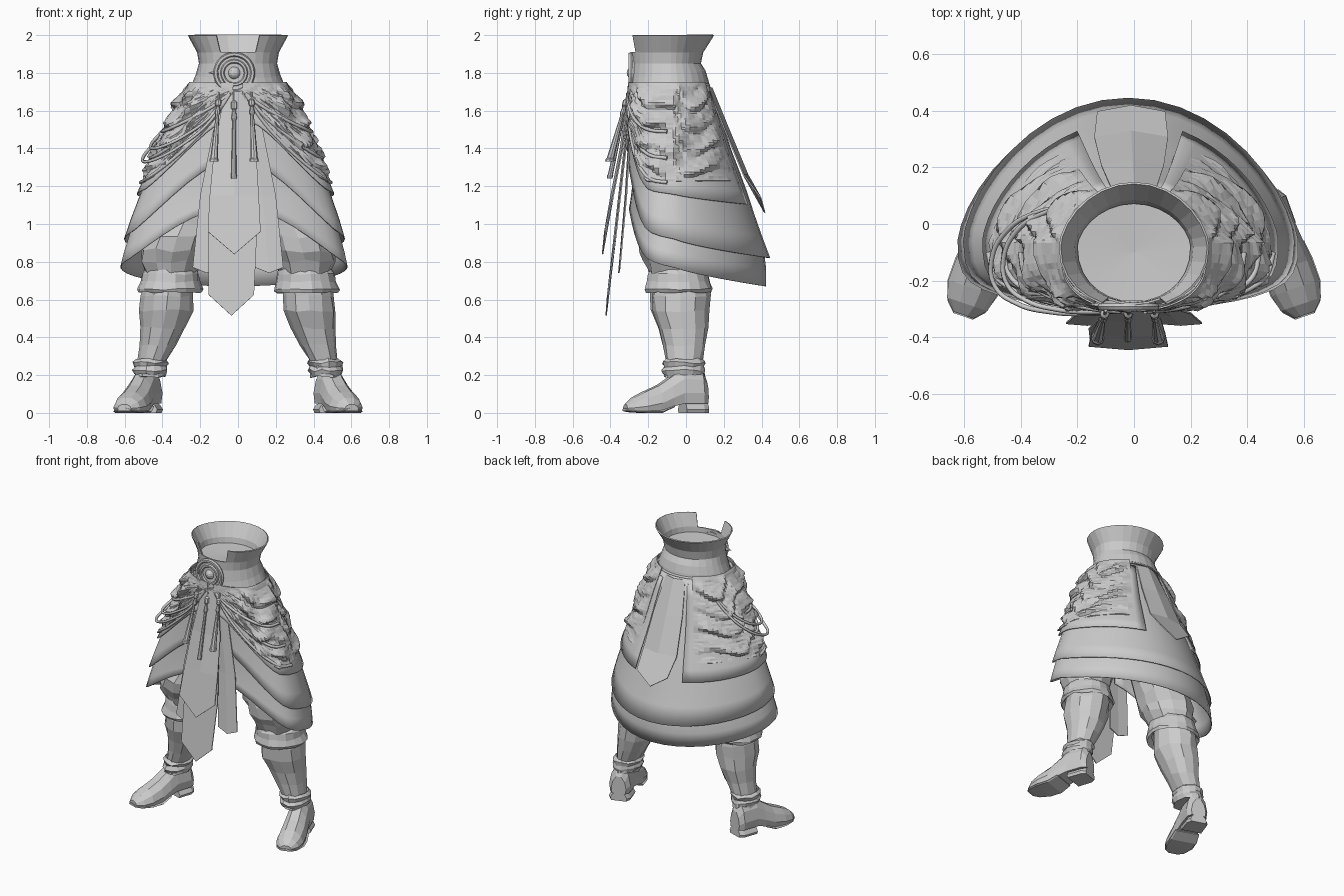
import bpy, random
from math import sin, cos, pi, radians
from mathutils import Vector

if "Cube" in bpy.data.objects:
    bpy.data.objects.remove(bpy.data.objects["Cube"])

random.seed(4)


def grid(name, rows, closed=False, caps=False, thick=0, drop=None, smooth=False):
    """Mesh from rows of points; optional wrap, end caps, thickness."""
    n = len(rows[0])
    verts = [p for r in rows for p in r]
    faces = []
    for i in range(len(rows) - 1):
        for j in range(n if closed else n - 1):
            k = (j + 1) % n
            f = (i * n + j, i * n + k, (i + 1) * n + k, (i + 1) * n + j)
            if not (drop and drop(i, [verts[v] for v in f])):
                faces.append(f)
    if caps:
        faces.append(tuple(range(n))[::-1])
        faces.append(tuple(range(len(verts) - n, len(verts))))
    me = bpy.data.meshes.new(name)
    me.from_pydata(verts, [], faces)
    if smooth:
        me.shade_smooth()
        me.set_sharp_from_angle(angle=radians(35))
    ob = bpy.data.objects.new(name, me)
    bpy.context.collection.objects.link(ob)
    if thick:
        m = ob.modifiers.new("thickness", 'SOLIDIFY')
        m.thickness, m.offset = thick, 0
    return ob


def tube(name, pts, radius, closed=False):
    cu = bpy.data.curves.new(name, 'CURVE')
    cu.dimensions, cu.bevel_depth, cu.bevel_resolution, cu.resolution_u = '3D', radius, 1, 6
    sp = cu.splines.new('BEZIER')
    sp.bezier_points.add(len(pts) - 1)
    for b, p in zip(sp.bezier_points, pts):
        b.co, b.handle_left_type, b.handle_right_type = p, 'AUTO', 'AUTO'
    sp.use_cyclic_u, cu.use_fill_caps = closed, True
    ob = bpy.data.objects.new(name, cu)
    bpy.context.collection.objects.link(ob)
    return ob


def interp(table, z):
    for a, b in zip(table, table[1:]):
        if z >= b[0]:
            t = min(1, (a[0] - z) / (a[0] - b[0]))
            return [u + (v - u) * t for u, v in zip(a, b)][1:]
    return table[-1][1:]


def step(t):
    t = max(0, min(1, t))
    return t * t * (3 - 2 * t)


# Skirt envelope: height, half width, front y, back y
ENV = [(1.75, .235, -.285, .11), (1.6, .315, -.285, .16), (1.4, .395, -.285, .225),
       (1.2, .475, -.285, .30), (1.0, .54, -.295, .36), (.82, .585, -.305, .42), (.66, .60, -.31, .41)]


def skirt_pt(a, z, off=0):
    """Point on the envelope; angle 0 is the back, pi the front."""
    rx, yf, yb = interp(ENV, z)
    c, yc = cos(a), -.07
    y = yc + (yb + off - yc) * c ** 1.35 if c > 0 else yc - (yc - yf + off) * (-c) ** .6
    return ((rx + off) * sin(a) - .022 * (1.75 - z), y, z)


def layer(name, ztop, zback, zfront, rise, a0, a1, off, nz=8, na=40, fold=None):
    rows = []
    for i in range(nz + 1):
        row = []
        for j in range(na + 1):
            a = a0 + (a1 - a0) * j / na
            hem = zback + (zfront - zback) * (1 - cos(a)) / 2 + rise * step((abs(a) - 1.85) / 1.2)
            z = ztop + (hem - ztop) * i / nz
            o = off + (fold(a, z) if fold else .015 * (i / nz) ** 3)
            row.append(skirt_pt(a, z, o))
        rows.append(row)
    return grid(name, rows, thick=.006, smooth=not fold)


# Layered skirt, open at the front
layer("skirt_bottom_layer", 1.4, .67, .88, .2, -3.0, 3.0, -.005)
layer("skirt_middle_layer", 1.73, .82, 1.03, .3, -3.05, 3.05, .008)


def folds(a, z):
    """Soft sagging folds of varying depth, with a steep lower side."""
    a = abs(a)
    p = z * 8 + .9 * sin(a * 1.6 + .3) + .3 * sin(a * 6 + z * 5)
    w = .5 + .5 * sin(2 * pi * p + .7 * sin(2 * pi * p))
    depth = .026 + .014 * sin(a * 9 + z * 23)
    edge = step((a - .45) / .25) * (1 - .75 * step((a - 2.3) / .6)) * step((1.76 - z) / .08)
    return edge * (depth * w + random.uniform(-.004, .004))


for s, side in ((1, "right"), (-1, "left")):
    layer("skirt_upper_layer_" + side, 1.7, 1.1, 1.22, .33, s * .35, s * 3.06, .017, na=24)
    layer("hip_drape_" + side, 1.75, 1.23, 1.22, .44, s * .48, s * 3.05, .02, nz=44, na=34, fold=folds)
    # Rolled swags running from the front of the waist to the hip
    for k, drop in enumerate((.2, .34, .47)):
        pts = []
        for t in range(7):
            u = t / 6
            pts.append(skirt_pt(s * (3.0 - 1.4 * u), 1.69 - drop * sin(u * pi / 2) ** .9, .025 + .012 * u))
        tube(f"swag_roll_{side}_{k}", pts, .010)

# Looped cords on one hip
for k, (low, out) in enumerate(((1.40, .05), (1.33, .065))):
    pts = [skirt_pt(-(3.0 - 2.2 * t / 8), 1.70 - (1.70 - low) * sin(pi * t / 8) ** .8,
                    .02 + out * sin(pi * t / 8)) for t in range(9)]
    tube(f"hip_cord_{k}", pts, .009)

# Corset with a notch at the front top
CORSET = [(2.0, .262, -.30, .145), (1.91, .213, -.282, .088), (1.85, .203, -.28, .075),
          (1.79, .22, -.288, .10), (1.74, .24, -.295, .115), (1.715, .243, -.297, .12)]


def corset_ring(z, rx, yf, yb, n=28):
    ring = []
    for j in range(n):
        a = 2 * pi * j / n
        c = cos(a)
        y = -.08 + ((yb + .08) * c ** 1.2 if c > 0 else (yf + .08) * (-c) ** .9)
        ring.append((rx * sin(a), y, z + (.02 * c if z < 1.8 else 0)))
    return ring


rings = [corset_ring(*r) for r in CORSET]
grid("corset", rings, closed=True, thick=.008,
     drop=lambda i, f: i == 0 and all(p[1] < -.1 and abs(p[0]) < .14 for p in f))
tube("belt_rim", [(p[0] * 1.02, p[1] - .002, p[2]) for p in rings[-1][::2]], .010, closed=True)
floor = corset_ring(1.875, .2, -.275, .072)
grid("waist_floor", [floor, [(0, -.1, 1.865)] * len(floor)], closed=True)

# Round buckle
BX, BZ = -.02, 1.80
for nm, R, r in (("outer", .098, .013), ("inner", .062, .011)):
    bpy.ops.mesh.primitive_torus_add(major_radius=R, minor_radius=r, major_segments=28, minor_segments=6,
                                     location=(BX, -.292, BZ), rotation=(pi / 2, 0, 0))
    bpy.context.object.name = "buckle_ring_" + nm
bpy.ops.mesh.primitive_cylinder_add(vertices=28, radius=.096, depth=.02, location=(BX, -.28, BZ), rotation=(pi / 2, 0, 0))
bpy.context.object.name = "buckle_plate"
bpy.ops.mesh.primitive_uv_sphere_add(segments=12, ring_count=8, radius=.034, location=(BX, -.28, BZ))
bpy.context.object.name = "buckle_boss"
bpy.ops.mesh.primitive_cone_add(vertices=6, radius1=.02, depth=.06, location=(BX - .11, -.285, BZ), rotation=(0, -pi / 2, 0))
bpy.context.object.name = "buckle_pin"


# Hanging cloth panels: rows of (centre x, y, z, half width, tip lift)
def panel(name, rows, crease):
    g = [[(x + k * w, y + (crease if k == 0 else 0), z + (0 if k == 0 else tip)) for k in (-1, 0, 1)]
         for x, y, z, w, tip in rows]
    grid(name, g, thick=.007)


panel("front_panel_short", [(-.01, -.295, 1.70, .06, 0), (-.015, -.335, 1.4, .11, 0), (-.02, -.385, 1.15, .13, 0),
                            (-.02, -.43, .84, .14, .12)], -.012)
panel("front_panel_long", [(-.01, -.285, 1.68, .05, 0), (-.02, -.33, 1.3, .10, 0), (-.03, -.37, .95, .13, 0),
                           (-.035, -.415, .515, .12, .11)], -.008)
for s, side in ((1, "right"), (-1, "left")):
    panel("front_strip_" + side, [(s * .05, -.285, 1.65, .05, 0), (s * .13, -.315, 1.15, .07, 0),
                                  (s * .165, -.35, .74, .075, .03)], -.006)
panel("back_panel", [(0, .115, 1.72, .075, 0), (-.005, .205, 1.5, .11, 0), (-.01, .305, 1.26, .13, 0),
                     (-.01, .395, 1.06, .12, .08)], .022)


# Three tassels
def ring(c, r, n=8):
    return [(c.x + r * cos(2 * pi * j / n), c.y + r * sin(2 * pi * j / n), c.z) for j in range(n)]


for k, (x0, x1, z1) in enumerate(((-.10, -.128, 1.33), (-.02, -.022, 1.24), (.07, .086, 1.33))):
    a, b = Vector((x0, -.305, 1.70)), Vector((x1, -.405, z1))
    prof = [(0, .006), (.1, .006), (.12, .016), (.19, .016), (.21, .009), (.3, .015), (.34, .009),
            (.95, .02 if k != 1 else .014), (.96, .024 if k != 1 else .016), (1, .024 if k != 1 else .014)]
    grid(f"tassel_{k}", [ring(a.lerp(b, t), r) for t, r in prof], closed=True, caps=True)


# Legs
def limb(name, secs, s, jit=0, n=14, caps=True):
    rows = []
    for x, y, z, rx, ry in secs:
        row = []
        for j in range(n):
            a, q = 2 * pi * j / n, 1 + random.uniform(-jit, jit)
            row.append((s * (x + rx * q * cos(a)), y + ry * q * sin(a), z + random.uniform(-jit, jit) * .15))
        rows.append(row if s < 0 else row[::-1])
    return grid(name, rows, closed=True, caps=caps)


def foot_rows(secs, s):
    heel, toe = Vector((.458, .105, 0)), Vector((.605, -.33, 0))
    d = (toe - heel).normalized()
    p = Vector((-d.y, d.x, 0))
    rows = []
    for t, w, zb, zt in secs:
        row = []
        for u, v in ((-.9, 0), (-1, .3), (-.8, .7), (-.35, 1), (.35, 1), (.8, .7), (1, .3), (.9, 0)):
            q = heel + d * t + p * (u * w)
            row.append((s * q.x, q.y, zb + (zt - zb) * v))
        rows.append(row if s > 0 else row[::-1])
    return rows


for s, side in ((1, "right"), (-1, "left")):
    limb("trouser_" + side, [(.15, -.08, 1.38, .13, .14), (.22, -.08, 1.15, .17, .16), (.285, -.08, 1.0, .165, .155),
                             (.32, -.08, .93, .18, .175), (.345, -.075, .86, .182, .175), (.355, -.06, .80, .165, .16),
                             (.355, -.05, .73, .135, .14)], s, .09, 12)
    limb("knee_cuff_" + side, [(.355, -.045, .76, .14, .145), (.357, -.043, .735, .152, .158), (.36, -.04, .695, .158, .165),
                               (.362, -.04, .655, .176, .178), (.362, -.04, .638, .168, .17), (.365, -.04, .665, .135, .145)],
         s, .035, 18, False)
    limb("boot_shaft_" + side, [(.365, -.035, .70, .125, .145), (.372, -.03, .62, .138, .155), (.38, -.03, .54, .138, .15),
                                (.40, -.015, .45, .12, .132), (.425, -.01, .36, .098, .11), (.455, -.01, .27, .076, .098),
                                (.465, -.01, .19, .08, .108)], s, .05, 12)
    limb("ankle_ruff_" + side, [(.46, -.01, .285, .078, .095), (.46, -.01, .268, .096, .114), (.463, -.01, .245, .085, .104),
                                (.465, -.012, .225, .093, .115), (.466, -.012, .20, .082, .108)], s, .05, 14, False)
    grid("boot_foot_" + side, foot_rows([(0, .05, .05, .17), (.03, .072, .05, .23), (.14, .074, .05, .235),
                                         (.2, .08, .035, .19), (.27, .088, .012, .145), (.35, .09, .004, .11),
                                         (.41, .075, .006, .08), (.45, .038, .015, .045)], s), closed=True, caps=True)
    grid("boot_sole_" + side, foot_rows([(.2, .083, .03, .045), (.27, .092, 0, .025), (.35, .093, 0, .02),
                                         (.42, .07, .004, .022), (.455, .036, .01, .025)], s), closed=True, caps=True)
    grid("boot_heel_" + side, foot_rows([(.0, .055, 0, .06), (.03, .074, 0, .06), (.13, .076, 0, .06)], s),
         closed=True, caps=True)
